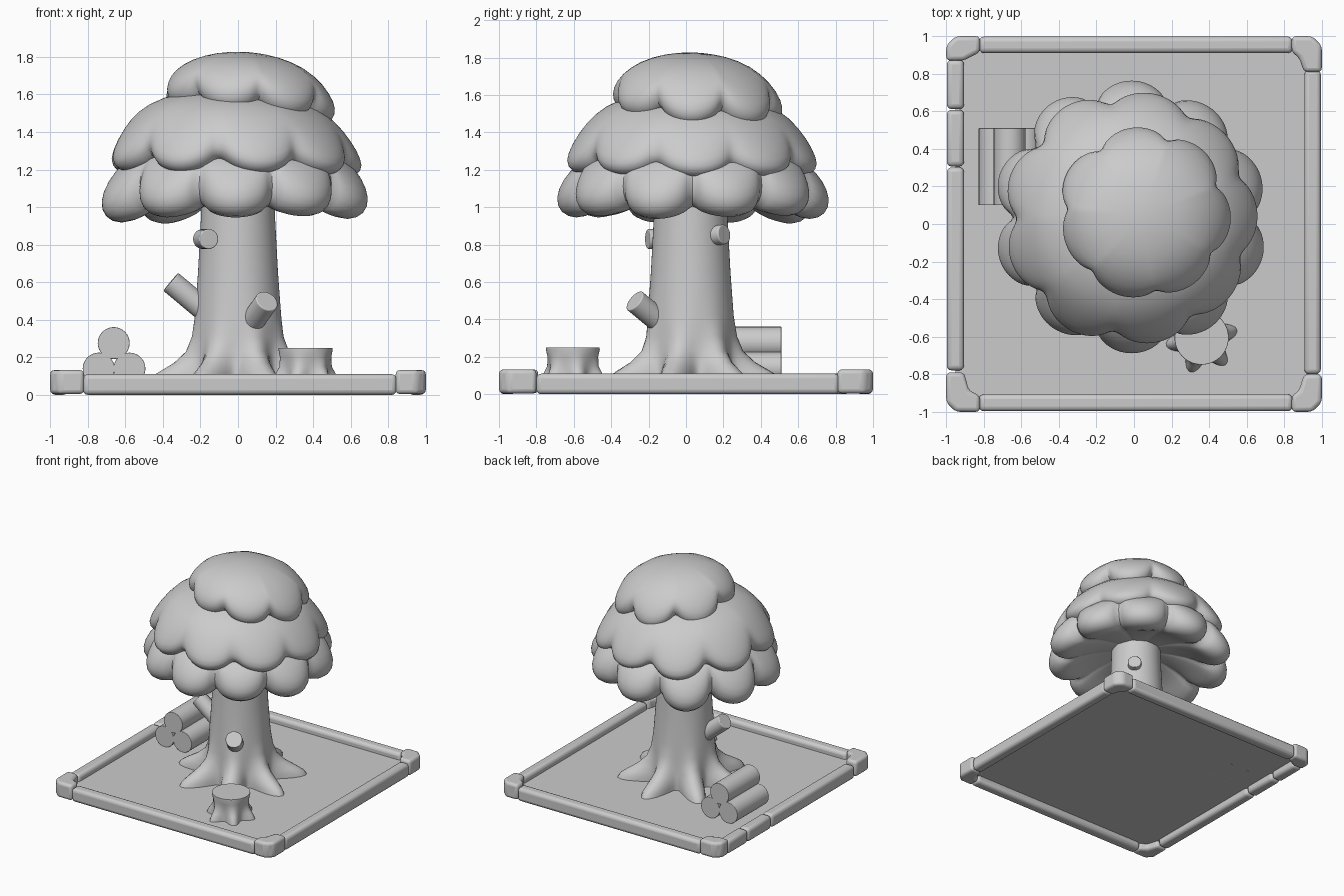
import bpy, bmesh, math, random
from mathutils import Vector

random.seed(4)
if "Cube" in bpy.data.objects:
    bpy.data.objects.remove(bpy.data.objects["Cube"], do_unlink=True)

GROUND = 0.058
grey = bpy.data.materials.new("plain grey")
grey.use_nodes = True
tone = (0.6, 0.6, 0.6, 1)
grey.diffuse_color = tone
grey.node_tree.nodes["Principled BSDF"].inputs["Base Color"].default_value = tone


def finish(name, bm, angle=40, bevel=0, subdivide=0):
    """Turn a bmesh into a shaded object with optional modifiers."""
    bmesh.ops.recalc_face_normals(bm, faces=bm.faces)
    mesh = bpy.data.meshes.new(name)
    bm.to_mesh(mesh)
    bm.free()
    obj = bpy.data.objects.new(name, mesh)
    bpy.context.collection.objects.link(obj)
    mesh.materials.append(grey)
    bpy.ops.object.select_all(action="DESELECT")
    obj.select_set(True)
    bpy.context.view_layer.objects.active = obj
    bpy.ops.object.shade_smooth_by_angle(angle=math.radians(angle))
    if bevel:
        mod = obj.modifiers.new("rounded edges", "BEVEL")
        mod.width, mod.segments = bevel, 3
    if subdivide:
        mod = obj.modifiers.new("smooth", "SUBSURF")
        mod.levels = mod.render_levels = subdivide
    return obj


def loft(rows, segments, point):
    """Skin rings of points; point(row, angle) gives each position."""
    bm = bmesh.new()
    rings = [[bm.verts.new(point(row, math.tau * i / segments)) for i in range(segments)]
             for row in rows]
    for low, high in zip(rings, rings[1:]):
        for i in range(segments):
            j = (i + 1) % segments
            bm.faces.new((low[i], low[j], high[j], high[i]))
    bm.faces.new(rings[0])
    bm.faces.new(rings[-1])
    return bm


def prism(name, outline, bottom, top, bevel):
    bm = bmesh.new()
    face = bm.faces.new([bm.verts.new((x, y, bottom)) for x, y in outline])
    up = bmesh.ops.extrude_face_region(bm, geom=[face])["geom"]
    verts = [v for v in up if isinstance(v, bmesh.types.BMVert)]
    bmesh.ops.translate(bm, verts=verts, vec=(0, 0, top - bottom))
    return finish(name, bm, bevel=bevel)


def beam(name, x0, x1, y0, y1):
    return prism(name, [(x0, y0), (x1, y0), (x1, y1), (x0, y1)], 0, 0.11, 0.026)


def rod(name, start, end, radius, bevel=0.006):
    start, end = Vector(start), Vector(end)
    axis = end - start
    bm = bmesh.new()
    bmesh.ops.create_cone(bm, cap_ends=True, segments=32, radius1=radius,
                          radius2=radius, depth=axis.length)
    turn = Vector((0, 0, 1)).rotation_difference(axis).to_matrix()
    bmesh.ops.rotate(bm, matrix=turn, verts=bm.verts)
    bmesh.ops.translate(bm, verts=bm.verts, vec=(start + end) / 2)
    return finish(name, bm, bevel=bevel)


def rooted_trunk(name, centre, rows, roots, first, sharpness):
    """Rows are (height, radius, extra reach of the roots)."""
    def point(row, a):
        z, radius, reach = row
        lobe = ((1 + math.cos(roots * (a - math.radians(first)))) / 2) ** sharpness
        r = radius + reach * lobe
        return centre[0] + r * math.cos(a), centre[1] + r * math.sin(a), z
    return finish(name, loft(rows, roots * 14, point), angle=50)


def canopy(name, centre, rows, lobes, first, notch, lift, tilt=0):
    """Rows are (radius, height, lobe strength); lobes hang round the rim."""
    jitter = [random.uniform(-0.02, 0.03) for _ in range(lobes)]
    widest = max(row[0] for row in rows)

    def point(row, a):
        r, z, w = row
        turn = lobes * (a - math.radians(first)) / math.tau
        swell = abs(math.cos(math.pi * turn)) ** 0.6
        extra = jitter[round(turn) % lobes] * swell * w
        # The whole tier leans down towards the back left
        z += lift * w * (1 - swell) - extra - tilt * math.cos(a - 0.5) * r / widest
        r = r * (1 - notch * w * (1 - swell)) + extra * 0.6
        return centre[0] + r * math.cos(a), centre[1] + r * math.sin(a), z
    return finish(name, loft(rows, lobes * 12, point), angle=80, subdivide=1)


# Ground sheet
bm = bmesh.new()
bm.faces.new([bm.verts.new((x * 0.95, y * 0.95, GROUND))
              for x, y in ((-1, -1), (1, -1), (1, 1), (-1, 1))])
finish("ground", bm)

# Border beams
beam("front_beam", -0.825, 0.845, -0.997, -0.907)
beam("back_beam", -0.825, 0.845, 0.91, 0.998)
beam("left_beam", 0.907, 0.995, -0.8, 0.82)
for label, y0, y1 in (("front", -0.78, 0.302), ("middle", 0.306, 0.608), ("rear", 0.612, 0.875)):
    beam("right_beam_" + label, -0.997, -0.905, y0, y1)

# Corner blocks, each with its own arm lengths along x and y
for name, sx, sy, arm_x, arm_y in (
        ("front_right_corner", -1, -1, 0.18, 0.21), ("front_left_corner", 1, -1, 0.16, 0.2),
        ("back_right_corner", -1, 1, 0.18, 0.13), ("back_left_corner", 1, 1, 0.16, 0.19)):
    outline = [(0, 0.05), (0.05, 0), (arm_x, 0), (arm_x, 0.085),
               (0.12, 0.115), (0.095, arm_y), (0, arm_y)]
    prism(name, [(sx * (1 - u), sy * (1 - v)) for u, v in outline], 0.005, 0.132, 0.022)

# Trunk with spreading roots
rooted_trunk("trunk", (0, 0.025), [
    (GROUND, 0.25, 0.25), (0.09, 0.25, 0.23), (0.125, 0.25, 0.175), (0.17, 0.247, 0.1),
    (0.23, 0.241, 0.04), (0.31, 0.236, 0.012), (0.42, 0.23, 0), (0.65, 0.213, 0),
    (0.95, 0.197, 0), (1.3, 0.19, 0)], 7, 190, 1.2)

# Cut branches
rod("right_branch", (-0.14, 0.01, 0.42), (-0.358, 0, 0.602), 0.062)
rod("front_branch", (0.07, -0.13, 0.38), (0.155, -0.275, 0.5), 0.063)
rod("upper_front_branch", (-0.19, -0.09, 0.83), (-0.155, -0.205, 0.83), 0.053)
rod("upper_back_branch", (0.08, 0.1, 0.84), (0.165, 0.205, 0.855), 0.053)

# Stump
rooted_trunk("stump", (0.36, -0.605), [
    (GROUND, 0.128, 0.065), (0.085, 0.128, 0.055), (0.115, 0.127, 0.035), (0.15, 0.128, 0.014),
    (0.2, 0.134, 0.004), (0.24, 0.144, 0), (0.25, 0.143, 0)], 6, 252, 1.2)

# Stacked logs
for label, x, z in (("outer", -0.742, 0.14), ("inner", -0.578, 0.14), ("top", -0.662, 0.276)):
    rod(label + "_log", (x, 0.1, z), (x, 0.51, z), 0.085, 0.003)

# Three tiers of foliage
canopy("lower_foliage", (-0.012, 0.035), [
    (0.2, 1.36, 0), (0.48, 1.32, 0.05), (0.62, 1.23, 0.4), (0.7, 1.14, 0.85),
    (0.74, 1.04, 1), (0.715, 0.96, 1), (0.63, 0.925, 1), (0.53, 0.96, 0.8),
    (0.42, 1.03, 0.3), (0.15, 1.09, 0)], 10, 270, 0.16, 0.08)
canopy("middle_foliage", (-0.01, 0.035), [
    (0.15, 1.63, 0), (0.4, 1.57, 0), (0.53, 1.48, 0.1), (0.62, 1.37, 0.5),
    (0.675, 1.27, 0.95), (0.68, 1.21, 1), (0.61, 1.16, 1), (0.48, 1.2, 0.6),
    (0.15, 1.24, 0)], 9, 281, 0.13, 0.09, 0.035)
canopy("top_foliage", (0.055, 0.05), [
    (0.04, 1.825, 0), (0.17, 1.81, 0), (0.3, 1.765, 0.04), (0.4, 1.685, 0.3),
    (0.455, 1.6, 0.85), (0.46, 1.535, 1), (0.42, 1.48, 1), (0.33, 1.465, 0.9),
    (0.1, 1.5, 0)], 7, 253, 0.13, 0.08, 0.04)
